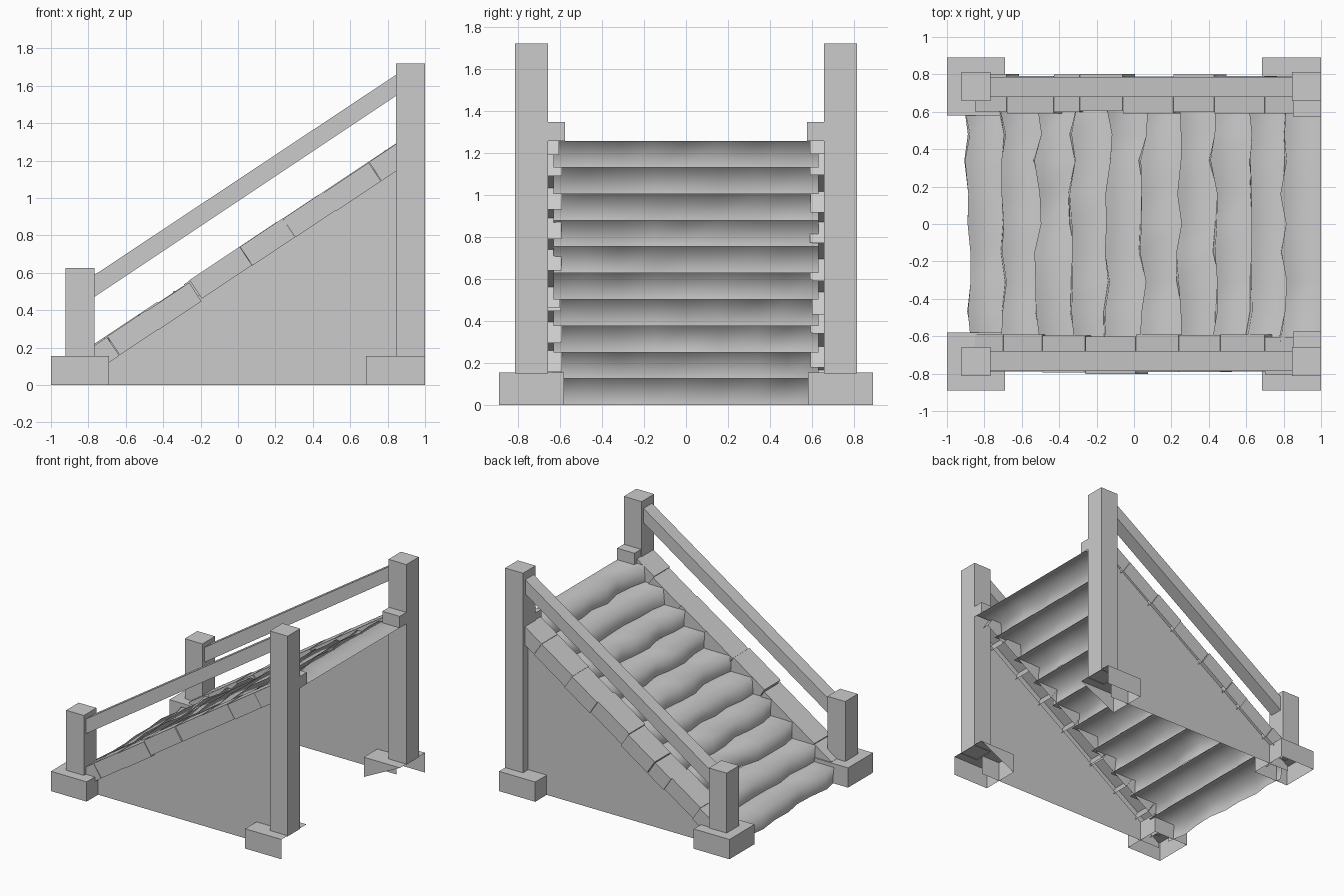
import bpy, bmesh, random
from mathutils import Vector

if "Cube" in bpy.data.objects:
    bpy.data.objects.remove(bpy.data.objects["Cube"])

random.seed(4)
SLOPE = 0.667


def mesh_object(name, verts, faces, smooth=False):
    me = bpy.data.meshes.new(name)
    bm = bmesh.new()
    vs = [bm.verts.new(v) for v in verts]
    for f in faces:
        bm.faces.new([vs[i] for i in f])
    bmesh.ops.recalc_face_normals(bm, faces=bm.faces)
    for f in bm.faces:
        f.smooth = smooth
    bm.to_mesh(me)
    bm.free()
    ob = bpy.data.objects.new(name, me)
    bpy.context.collection.objects.link(ob)
    return ob


def prism(name, profile, y0, y1, skip=(), extra=()):
    """Extrude a 4-point xz profile in y. Faces: 0-3 profile edges, 4 y0 end, 5 y1 end."""
    verts = [(x, y0, z) for x, z in profile] + [(x, y1, z) for x, z in profile]
    faces = [(i, (i + 1) % 4, (i + 1) % 4 + 4, i + 4) for i in range(4)]
    faces += [(0, 1, 2, 3), (4, 5, 6, 7)]
    faces = [f for i, f in enumerate(faces) if i not in skip] + list(extra)
    ob = mesh_object(name, verts, faces)
    # open shells: make sure normals point away from the part's centre
    c = sum((Vector(v) for v in verts), Vector()) / 8
    bm = bmesh.new()
    bm.from_mesh(ob.data)
    bm.normal_update()
    bad = [f for f in bm.faces if f.normal.dot(f.calc_center_median() - c) < 0]
    bmesh.ops.reverse_faces(bm, faces=bad)
    bm.to_mesh(ob.data)
    bm.free()
    return ob


def box(name, x0, x1, y0, y1, z0, z1, skip=(0,), extra=()):
    return prism(name, [(x0, z0), (x1, z0), (x1, z1), (x0, z1)], y0, y1, skip, extra)


# coping joints (x of the top edge) for each side
joints = {-1: [-0.85, -0.70, -0.49, -0.26, 0.01, 0.24, 0.46, 0.70, 0.85],
          1: [-0.85, -0.68, -0.43, -0.29, -0.06, 0.21, 0.43, 0.70, 0.85]}

for s, side in ((-1, "front"), (1, "back")):
    # footings, open underneath; the upper ones are broken open at the rear
    box(f"{side}_lower_footing", -1.0, -0.69, s * 0.58, s * 0.89, 0, 0.155)
    box(f"{side}_upper_footing", 0.685, 1.0, s * 0.58, s * 0.89, 0, 0.155,
        skip=(0, 1, 4), extra=[(0, 2, 3)])

    # newel posts
    box(f"{side}_lower_post", -0.922, -0.768, s * 0.657, s * 0.813, 0.15, 0.625)
    box(f"{side}_upper_post", 0.845, 1.0, s * 0.657, s * 0.813, 0.15, 1.72)
    box(f"{side}_post_cap_block", 0.85, 1.0, s * 0.575, s * 0.66, 1.255, 1.345)

    # handrail
    prism(f"{side}_handrail", [(-0.77, 0.47), (0.85, 1.55), (0.85, 1.662), (-0.77, 0.587)],
          s * 0.68, s * 0.785)

    # side wall sheet, set back under the coping
    y = s * 0.748
    wall = mesh_object(f"{side}_side_wall",
                       [(-0.87, y, 0), (0.85, y, 0), (0.85, y, 1.19), (-0.87, y, 0.04)], [(0, 1, 2, 3)])
    if wall.data.polygons[0].normal.y * s < 0:
        wall.data.flip_normals()

    # coping stones along the slope, slightly uneven, open underneath
    js = joints[s]
    for i in range(len(js) - 1):
        a, b = js[i] + 0.001, js[i + 1] - 0.001
        h = 0.727 + random.uniform(-0.006, 0.008)
        dy = random.uniform(0.0, 0.018)
        dx, dz = 0.066, -0.1
        za, zb = h + SLOPE * a, h + SLOPE * b
        prism(f"{side}_coping_{i + 1}",
              [(a + dx, za + dz), (b + dx, zb + dz), (b, zb), (a, za)],
              s * (0.588 + dy), s * (0.787 + dy), skip=(0,))

# worn steps: smooth riser and tread strips with wavy nosings
RISE, RUN, N = 0.1255, 0.188, 10
ys = [-0.63, -0.47, -0.31, -0.15, 0.0, 0.16, 0.34, 0.48, 0.63]
for k in range(N):
    x0 = -0.89 + RUN * k
    z0, z1 = RISE * k, RISE * (k + 1)
    verts = []
    for yy in ys:
        w = random.uniform(-0.02, 0.02)
        back = 1.0 if k == N - 1 else x0 + RUN + 0.025
        verts += [(x0 + w + random.uniform(-0.012, 0.016), yy, z0),
                  (x0 + w, yy, z1), (back, yy, z1)]
    faces = []
    for i in range(len(ys) - 1):
        for j in range(2):
            p = 3 * i + j
            faces.append((p, p + 1, p + 4, p + 3))
    # wind faces so treads point up
    ob = mesh_object(f"step_{k + 1}", verts, faces, smooth=True)
    if ob.data.polygons[1].normal.z < 0:
        ob.data.flip_normals()
